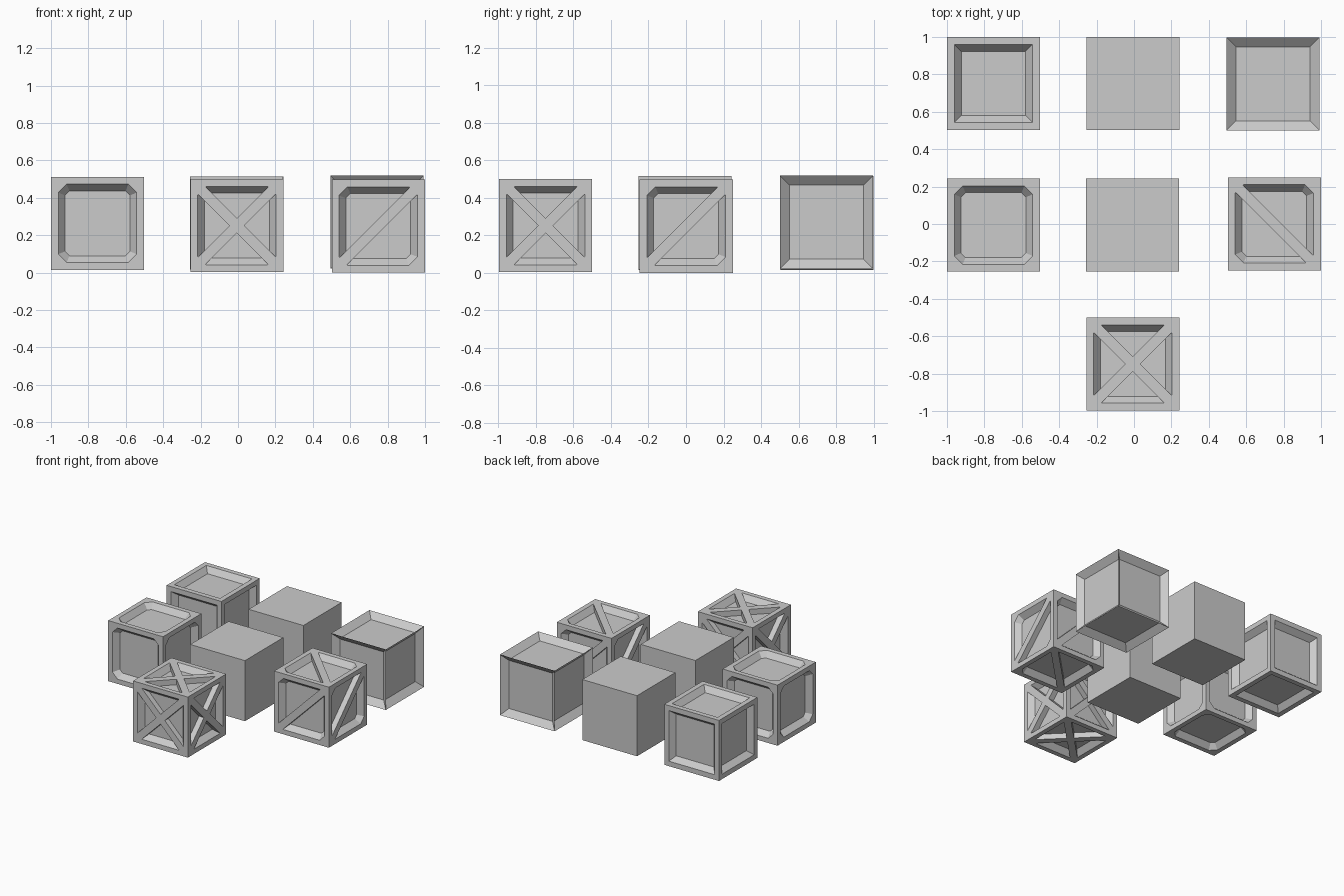
import bpy, bmesh, math
from mathutils import Vector

if "Cube" in bpy.data.objects:
    bpy.data.objects.remove(bpy.data.objects["Cube"])

SIZE = 0.497
H = SIZE / 2
DEPTH = 0.045
SLOPE = 0.036

# Each crate side: outward normal, right, up (seen from outside), diagonal direction
SIDES = [
    (Vector((0, -1, 0)), Vector((1, 0, 0)), Vector((0, 0, 1)), 1),
    (Vector((1, 0, 0)), Vector((0, 1, 0)), Vector((0, 0, 1)), 1),
    (Vector((0, 1, 0)), Vector((-1, 0, 0)), Vector((0, 0, 1)), 1),
    (Vector((-1, 0, 0)), Vector((0, -1, 0)), Vector((0, 0, 1)), 1),
    (Vector((0, 0, 1)), Vector((1, 0, 0)), Vector((0, 1, 0)), -1),
    (Vector((0, 0, -1)), Vector((1, 0, 0)), Vector((0, -1, 0)), -1),
]


def octagon(r, c):
    """Square of half-size r with corners cut by c, two points per corner."""
    return [(-r, -r + c), (-r + c, -r), (r - c, -r), (r, -r + c),
            (r, r - c), (r - c, r), (-r + c, r), (-r, r - c)]


def add_panel(bm, n, u, v, rim, slope, cut):
    """Flat rim, sloped recess wall and sunken floor on one side."""
    def ring(pts, d):
        return [bm.verts.new(n * (H - d) + u * a + v * b) for a, b in pts]
    corner = ring([(-H, -H), (H, -H), (H, H), (-H, H)], 0)
    opening = ring(octagon(H - rim, cut), 0)
    inner_cut = max(0, cut - slope * (2 - math.sqrt(2)))
    floor = ring(octagon(H - rim - slope, inner_cut), DEPTH)
    for k in range(4):
        a, b = opening[2 * k], opening[2 * k + 1]
        bm.faces.new((corner[k], b, a))
        bm.faces.new((corner[k], corner[(k + 1) % 4], opening[(2 * k + 2) % 8], b))
    for k in range(8):
        j = (k + 1) % 8
        bm.faces.new((opening[k], opening[j], floor[j], floor[k]))
    bm.faces.new(floor)


def add_slat(bm, n, u, v, sign, rim, cut):
    """Diagonal board lying flush with the rim, sides dropping to the floor."""
    along = (u + v * sign).normalized()
    across = n.cross(along)
    length = (H - rim - cut / 2) * math.sqrt(2)
    w = 0.028
    pts = [(-length, -w), (length, -w), (length, w), (-length, w)]
    top = [bm.verts.new(n * H + along * a + across * b) for a, b in pts]
    low = [bm.verts.new(n * (H - DEPTH - 0.004) + along * a + across * b) for a, b in pts]
    bm.faces.new(top)
    bm.faces.new(low[::-1])
    for k in range(4):
        j = (k + 1) % 4
        bm.faces.new((top[k], low[k], low[j], top[j]))


def crate(name, x, y, z, rim=None, slope=SLOPE, cut=0.0, slats=0):
    bm = bmesh.new()
    if rim is None:
        bmesh.ops.create_cube(bm, size=SIZE)
    else:
        for n, u, v, s in SIDES:
            add_panel(bm, n, u, v, rim, slope, cut)
        bmesh.ops.remove_doubles(bm, verts=bm.verts[:], dist=0.0005)
        for n, u, v, s in SIDES:
            for sign in (s, -s)[:slats]:
                add_slat(bm, n, u, v, sign, rim, cut)
    mesh = bpy.data.meshes.new(name)
    bm.to_mesh(mesh)
    bm.free()
    obj = bpy.data.objects.new(name, mesh)
    obj.location = (x, y, z + H)
    bpy.context.collection.objects.link(obj)


# Back row
crate("square_panel_crate", -0.7515, 0.7515, 0.015, rim=0.041)
crate("plain_box_back", -0.006, 0.75, 0.018)
crate("sharp_rim_crate", 0.743, 0.749, 0.022, rim=0.0, slope=0.051)
# Middle row
crate("cut_corner_crate", -0.7515, -0.006, 0.015, rim=0.039, cut=0.045)
crate("plain_box_middle", -0.007, -0.006, 0.018)
crate("diagonal_slat_crate", 0.75, 0.001, 0.0, rim=0.039, cut=0.045, slats=1)
# Front
crate("cross_slat_crate", -0.006, -0.7485, 0.003, rim=0.039, cut=0.045, slats=2)
